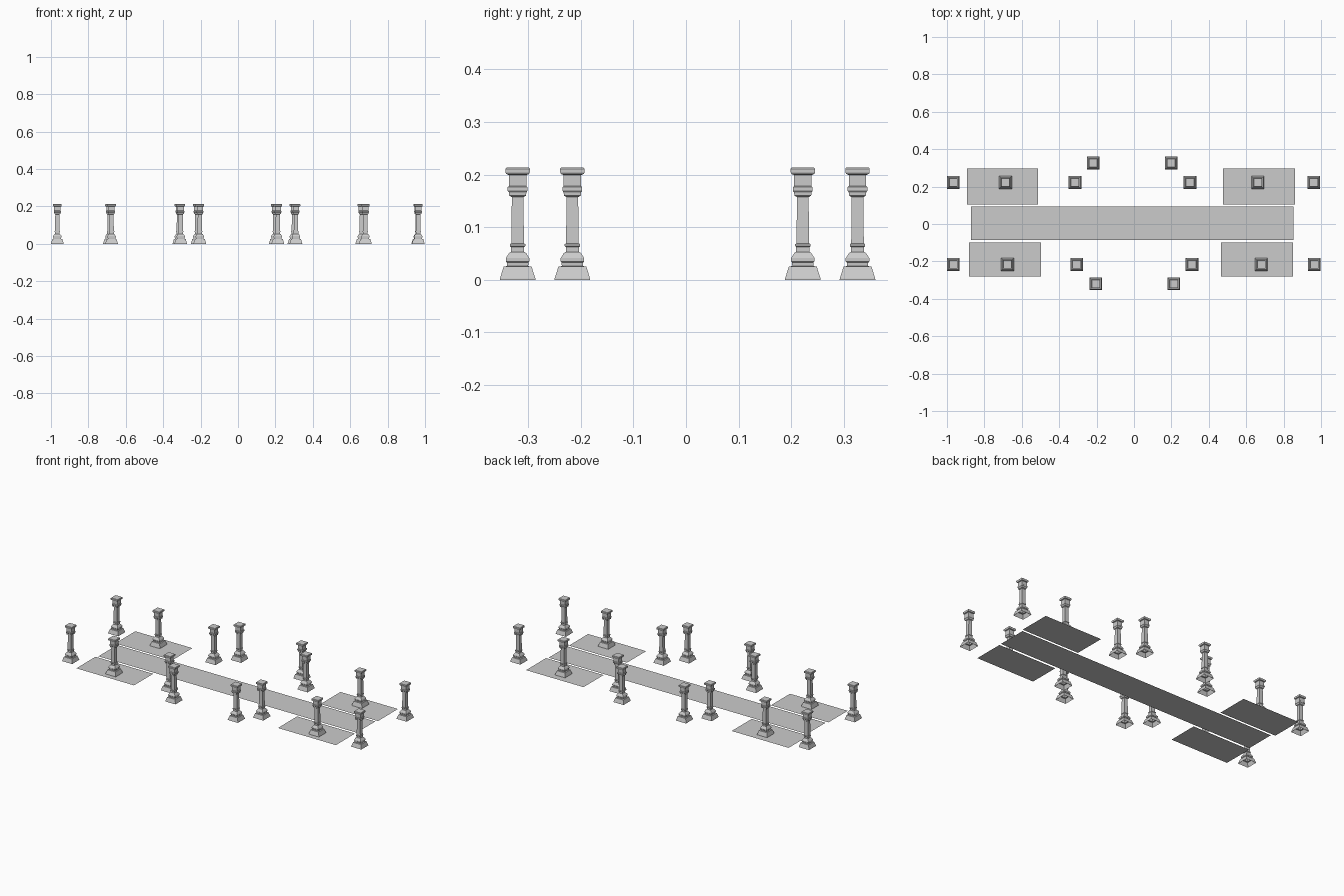
import bpy
import bmesh

stone = bpy.data.materials.new("grey stone")
stone.diffuse_color = (0.6, 0.6, 0.6, 1)

# column profile: (half width, height)
PROFILE = [
    (0.034, 0.0), (0.0335, 0.003), (0.0265, 0.025),     # flared plinth
    (0.0200, 0.026), (0.0205, 0.033),
    (0.0225, 0.035), (0.0225, 0.041),                   # base moulding
    (0.0160, 0.051), (0.0125, 0.053),
    (0.0125, 0.062), (0.0145, 0.064), (0.0145, 0.068),  # lower ring
    (0.0120, 0.069), (0.0110, 0.157),                   # shaft
    (0.0160, 0.160), (0.0165, 0.166), (0.0188, 0.169),
    (0.0188, 0.176), (0.0165, 0.178),                   # upper ring
    (0.0165, 0.199), (0.0215, 0.201),                   # neck
    (0.0232, 0.204), (0.0232, 0.211), (0.0215, 0.213),  # cap
]


def finish(bm, name):
    mesh = bpy.data.meshes.new(name)
    bm.to_mesh(mesh)
    bm.free()
    mesh.materials.append(stone)
    return mesh


def add(name, mesh, loc=(0, 0, 0)):
    ob = bpy.data.objects.new(name, mesh)
    ob.location = loc
    bpy.context.collection.objects.link(ob)


# square column, lofted through the profile, open underneath
bm = bmesh.new()
rings = [[bm.verts.new((sx * h, sy * h, z)) for sx, sy in
          ((-1, -1), (1, -1), (1, 1), (-1, 1))] for h, z in PROFILE]
for a, b in zip(rings, rings[1:]):
    for i in range(4):
        j = (i + 1) % 4
        bm.faces.new((a[i], a[j], b[j], b[i]))
bm.faces.new(rings[-1])
column = finish(bm, "column")

# column rows: y -> x positions
ROWS = {
    0.222: (-0.966, -0.687, -0.316, 0.299, 0.662, 0.961),
    0.326: (-0.218, 0.199),
    -0.216: (-0.966, -0.676, -0.306, 0.310, 0.681, 0.964),
    -0.320: (-0.204, 0.213),
}
for y, xs in ROWS.items():
    for x in xs:
        add("column", column, (x, y, 0))

# flat floor panels: x0, x1, y0, y1
PANELS = {
    "centre_walkway": (-0.872, 0.852, -0.085, 0.093),
    "back_left_floor": (-0.893, -0.512, 0.105, 0.296),
    "back_right_floor": (0.477, 0.861, 0.105, 0.296),
    "front_left_floor": (-0.882, -0.497, -0.282, -0.099),
    "front_right_floor": (0.464, 0.851, -0.282, -0.099),
}
for name, (x0, x1, y0, y1) in PANELS.items():
    bm = bmesh.new()
    bm.faces.new([bm.verts.new((x, y, 0)) for x, y in
                  ((x0, y0), (x1, y0), (x1, y1), (x0, y1))])
    add(name, finish(bm, name))
